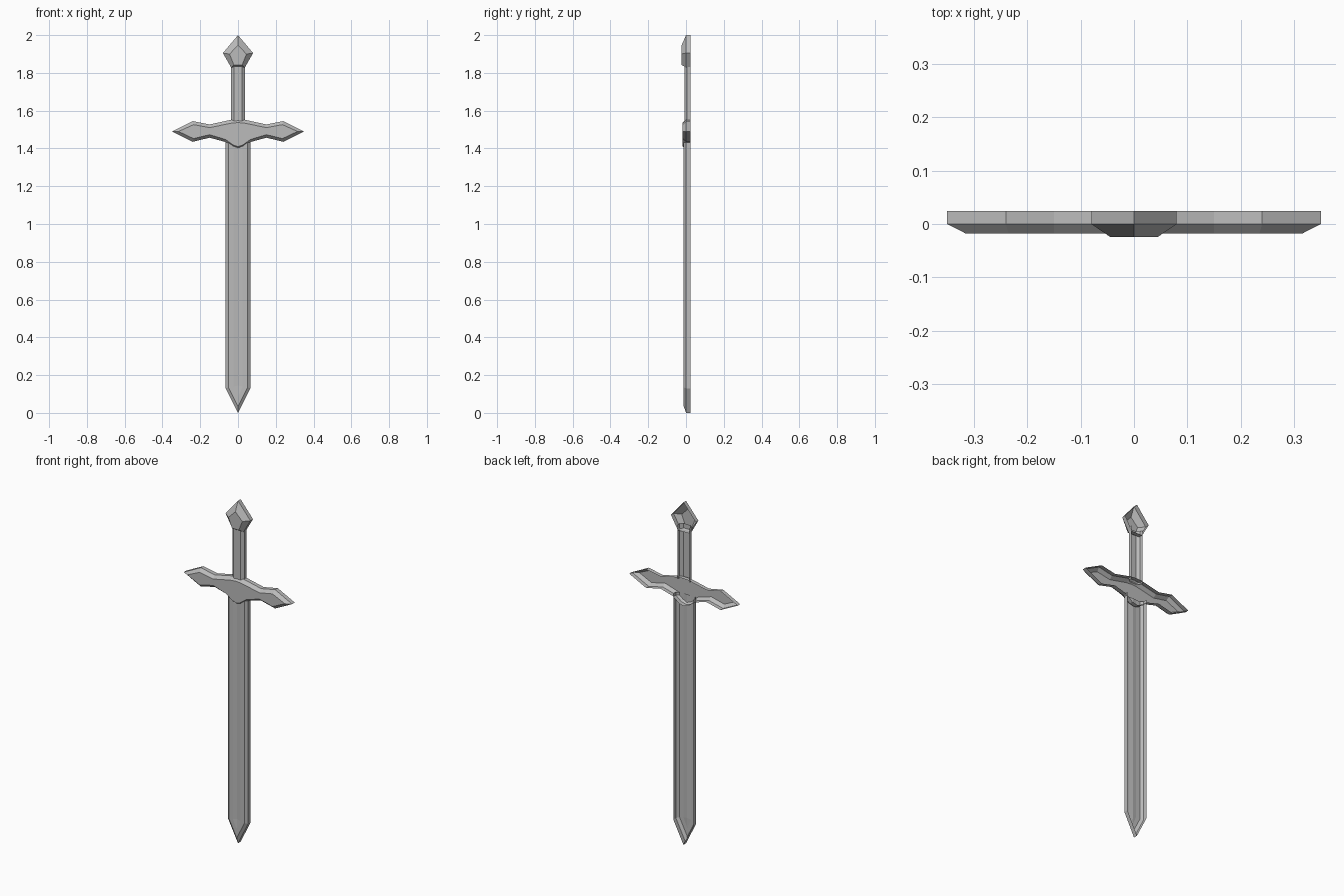
import bpy
import bmesh

cube = bpy.data.objects.get("Cube")
if cube:
    bpy.data.objects.remove(cube, do_unlink=True)

steel = bpy.data.materials.new("grey steel")
steel.use_nodes = True
grey = (0.5, 0.5, 0.5, 1)
steel.diffuse_color = grey
steel.node_tree.nodes["Principled BSDF"].inputs["Base Color"].default_value = grey

BACK = 0.024


def mirror(half):
    """Complete a right-half outline (listed top to bottom) with its left half."""
    left = [(-x, z) for x, z in reversed(half) if x > 0]
    return half + left


def shell(name, layers, closed=True):
    """Join outlines at successive depths into an open-backed shell."""
    bm = bmesh.new()
    rings = [[bm.verts.new((x, y, z)) for x, z in pts] for y, pts in layers]
    for a, b in zip(rings, rings[1:]):
        n = len(a)
        for i in range(n if closed else n - 1):
            j = (i + 1) % n
            bm.faces.new((a[i], a[j], b[j], b[i]))
    if closed:
        bm.faces.new(rings[-1])
    bmesh.ops.remove_doubles(bm, verts=bm.verts, dist=0.0001)
    bmesh.ops.recalc_face_normals(bm, faces=bm.faces)
    bm.normal_update()
    # Turn the relief towards the front
    if sum(f.normal.y * f.calc_area() for f in bm.faces) > 0:
        bmesh.ops.reverse_faces(bm, faces=bm.faces)
    mesh = bpy.data.meshes.new(name)
    bm.to_mesh(mesh)
    bm.free()
    mesh.materials.append(steel)
    obj = bpy.data.objects.new(name, mesh)
    bpy.context.collection.objects.link(obj)
    return obj


# Blade: side wall, bevelled edge, flat and a shallow central groove
def blade_line(x, shoulder, tip):
    return [(x, 1.45), (x, shoulder), (0, tip), (-x, shoulder), (-x, 1.45)]


shell("blade", [
    (BACK, blade_line(0.065, 0.13, 0)),
    (0.0, blade_line(0.065, 0.13, 0)),
    (-0.012, blade_line(0.05, 0.135, 0.035)),
    (-0.012, blade_line(0.025, 0.14, 0.085)),
    (-0.009, blade_line(0, 0.145, 0.135)),
], closed=False)

# Crossguard: winged outline with a bevelled front
guard_outer = mirror([(0, 1.555), (0.035, 1.552), (0.15, 1.527), (0.24, 1.545),
                      (0.35, 1.49), (0.24, 1.435), (0.15, 1.457),
                      (0.07, 1.435), (0.03, 1.403), (0, 1.395)])
guard_inner = mirror([(0, 1.537), (0.035, 1.534), (0.15, 1.51), (0.235, 1.526),
                      (0.315, 1.49), (0.235, 1.452), (0.15, 1.473),
                      (0.065, 1.447), (0.025, 1.418), (0, 1.41)])
shell("crossguard", [(BACK, guard_outer), (0, guard_outer), (-0.018, guard_inner)])


# Grip: straight bar with chamfered long edges
def grip_line(x):
    return [(x, 1.86), (x, 1.54)]


shell("grip", [(BACK, grip_line(0.038)), (0.004, grip_line(0.038)),
               (-0.008, grip_line(0.022)), (-0.008, grip_line(-0.022)),
               (0.004, grip_line(-0.038)), (BACK, grip_line(-0.038))], closed=False)

# Pommel: kite-shaped jewel
pommel_outer = mirror([(0, 2), (0.08, 1.905), (0.036, 1.828)])
pommel_inner = mirror([(0, 1.945), (0.045, 1.9), (0.022, 1.843)])
shell("pommel", [(BACK, pommel_outer), (0, pommel_outer), (-0.024, pommel_inner)])
